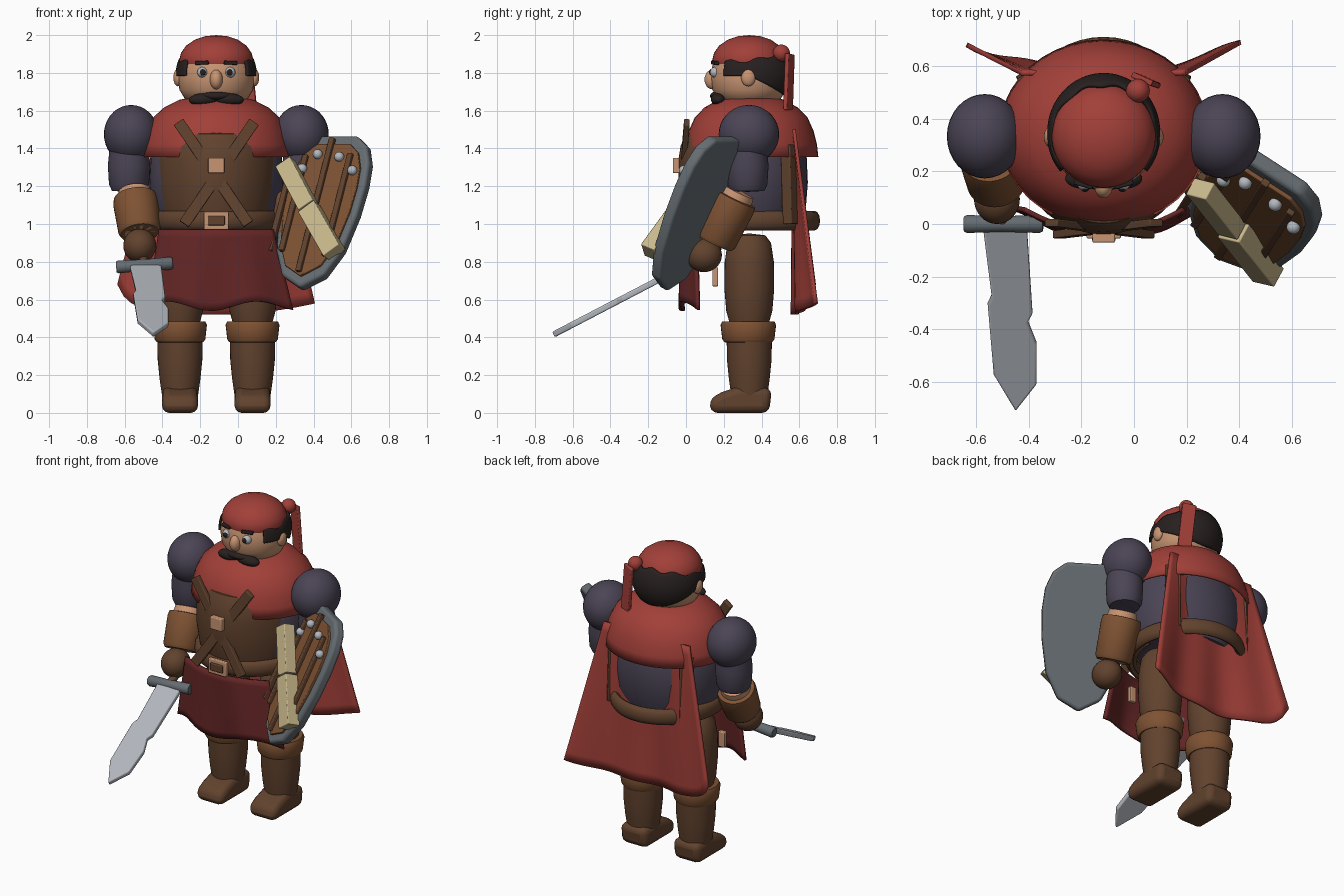
import bpy, bmesh
from math import sin, cos, pi
from mathutils import Vector, Matrix

old = bpy.data.objects.get("Cube")
if old:
    bpy.data.objects.remove(old)


def material(name, rgb):
    m = bpy.data.materials.new(name)
    m.use_nodes = True
    m.diffuse_color = (*rgb, 1)
    m.node_tree.nodes["Principled BSDF"].inputs["Base Color"].default_value = (*rgb, 1)
    return m


RED = material("red cloth", (.36, .05, .04))
CRIMSON = material("dark red cloth", (.13, .019, .019))
PURPLE = material("purple cloth", (.07, .058, .09))
BROWN = material("dark leather", (.12, .055, .027))
TAN = material("light leather", (.21, .085, .033))
SKIN = material("skin and copper", (.58, .3, .17))
HAIR = material("black hair", (.02, .015, .014))
IRON = material("iron", (.13, .15, .165))
STEEL = material("steel", (.45, .48, .52))
PALE = material("pale wood", (.58, .48, .26))

CX, CY = -.115, .335    # body axis
Z = Vector((0, 0, 1))


def finish(name, bm, mat, matrix=Matrix(), bevel=0, solid=0):
    bmesh.ops.recalc_face_normals(bm, faces=bm.faces)
    me = bpy.data.meshes.new(name)
    bm.to_mesh(me)
    bm.free()
    me.materials.append(mat)
    me.shade_smooth()
    me.set_sharp_from_angle(angle=.65)
    ob = bpy.data.objects.new(name, me)
    bpy.context.collection.objects.link(ob)
    ob.matrix_world = matrix
    if solid:
        mod = ob.modifiers.new("thickness", "SOLIDIFY")
        mod.thickness, mod.offset = solid, 0
    if bevel:
        mod = ob.modifiers.new("round", "BEVEL")
        mod.width, mod.segments = bevel, 3
    return ob


def sheet(name, f, ns, nt, mat, matrix=Matrix(), solid=0):
    """Surface f(s, t) with s and t from 0 to 1."""
    bm = bmesh.new()
    g = [[bm.verts.new(f(i / ns, j / nt)) for j in range(nt + 1)] for i in range(ns + 1)]
    for i in range(ns):
        for j in range(nt):
            bm.faces.new((g[i][j], g[i + 1][j], g[i + 1][j + 1], g[i][j + 1]))
    bmesh.ops.remove_doubles(bm, verts=bm.verts, dist=1e-5)
    return finish(name, bm, mat, matrix, solid=solid)


def lathe(name, profile, loc, mat, sx=1, sy=1, axis=Z, arc=(0, 1), solid=0):
    """Turned (radius, height) profile, stretched sideways and aimed along axis."""
    def f(s, t):
        r, z = profile[round(t * (len(profile) - 1))]
        a = 2 * pi * (arc[0] + s * (arc[1] - arc[0]))
        return Vector((r * sx * cos(a), r * sy * sin(a), z))
    m = Matrix.Translation(loc) @ Z.rotation_difference(Vector(axis)).to_matrix().to_4x4()
    return sheet(name, f, 40, len(profile) - 1, mat, m, solid)


def ball(name, loc, radii, mat, tilt=0):
    bm = bmesh.new()
    bmesh.ops.create_uvsphere(bm, u_segments=32, v_segments=18, radius=1)
    m = Matrix.Translation(loc) @ Matrix.Rotation(tilt, 4, 'Y') @ Matrix.Diagonal((*radii, 1))
    return finish(name, bm, mat, m)


def frame(u, v, origin):
    u, v = Vector(u).normalized(), Vector(v).normalized()
    n = u.cross(v).normalized()
    return Matrix.Translation(origin) @ Matrix((u, v, n)).transposed().to_4x4()


def bar(name, p, q, width, depth, normal, mat, bevel=.005):
    p, q = Vector(p), Vector(q)
    d = q - p
    bm = bmesh.new()
    bmesh.ops.create_cube(bm, size=1)
    bmesh.ops.scale(bm, vec=(width, d.length, depth), verts=bm.verts)
    return finish(name, bm, mat, frame(d.cross(Vector(normal)), d, (p + q) / 2), bevel)


def prism(name, outline, low, high, matrix, mat, bevel):
    bm = bmesh.new()
    face = bm.faces.new([bm.verts.new((x, y, low)) for x, y in outline])
    top = bmesh.ops.extrude_face_region(bm, geom=[face])["geom"]
    bmesh.ops.translate(bm, vec=(0, 0, high - low),
                        verts=[v for v in top if isinstance(v, bmesh.types.BMVert)])
    return finish(name, bm, mat, matrix, bevel)


# Torso, vest and shoulder cape
body = (CX, CY, 0)
lathe("torso", [(0, 1), (.85, 1), (.97, 1.1), (1, 1.22), (.98, 1.36), (.8, 1.5), (0, 1.6)],
      body, PURPLE, .355, .31)
lathe("vest", [(.88, .98), (.95, 1.08), (1, 1.2), (1, 1.34), (.97, 1.41), (.89, 1.47), (.6, 1.51)],
      body, BROWN, .32, .365, arc=(.5, 1), solid=.02)
lathe("shoulder_cape", [(1, 1.355), (.98, 1.42), (.93, 1.49), (.84, 1.56), (.7, 1.61), (.5, 1.65), (.32, 1.665)],
      (CX, CY + .01, 0), RED, .39, .348, solid=.015)

# Cloak and apron
def cloak(s, t):
    s = 2 * s - 1
    return Vector((CX + s * (.31 + .21 * t), .572 + .113 * t * s * s + .012 * t * sin(9 * s),
                   1.5 - t * (.98 - .06 * s * s - .1 * max(0, -s) ** 12)))


def apron(s, t):
    s = 2 * s - 1
    return Vector((CX + .02 * t + s * (.3 + .085 * t),
                   -.03 + .085 * s * s + .015 * t * cos(7 * s), .97 - t * (.405 + .025 * cos(5 * s + .6))))


sheet("cloak", cloak, 32, 16, RED, solid=.018)
sheet("apron", apron, 32, 10, CRIMSON, solid=.018)

# Belt ring, buckles and chest straps
sheet("belt", lambda s, t: Vector((CX + cos(2 * pi * s) * (.32 + .03 * cos(2 * pi * t)),
                                   CY + sin(2 * pi * s) * (.345 + .03 * cos(2 * pi * t)),
                                   1.018 + .052 * sin(2 * pi * t))), 48, 12, BROWN)
for w, h, m, y in ((.13, .095, SKIN, -.042), (.09, .05, BROWN, -.052)):
    bar("belt_buckle", (CX, y, 1.018 - h / 2), (CX, y, 1.018 + h / 2), w, .025, (0, -1, 0), m)
bar("chest_buckle", (CX, -.05, 1.27), (CX, -.05, 1.35), .085, .04, (0, -1, 0), SKIN)
for k in (-1, 1):
    bar("chest_strap", (CX + k * .2, .005, 1.54), (CX - k * .17, -.04, 1.0), .06, .03, (0, -1, 0), BROWN)
    bar("back_strap", (CX + k * .275, .55, 1.42), (CX + k * .28, .56, 1.0), .09, .06, (k * .7, 1, 0), BROWN)
    bar("hip_tag", (CX + k * .26, .155, .67), (CX + k * .26, .155, .77), .03, .045, (1, 0, 0), SKIN)

# Legs and boots
foot = [(.13, 0), (.44, 0), (.455, .13), (.28, .14), (.19, .11), (.125, .075)]
for k in (-1, 1):
    x = CX + k * .192
    lathe("thigh", [(0, .45), (.1, .46), (.122, .54), (.132, .66), (.13, .8), (.115, .9), (.085, .94), (0, .95)],
          (x, .335, 0), BROWN)
    lathe("boot_cuff", [(.1, .37), (.128, .375), (.138, .39), (.147, .465), (.138, .485), (.1, .485)],
          (x, .33, 0), TAN, .97)
    lathe("boot_shaft", [(0, .08), (.095, .09), (.108, .18), (.118, .28), (.12, .4), (0, .4)], (x, .335, 0), BROWN)
    prism("boot_foot", foot, -.095, .095, frame((0, 1, 0), Z, (x, 0, 0)), BROWN, .038)

# Arms
for k, drop in ((-1, 0), (1, .05)):
    x = CX + k * .438
    ball("shoulder", (CX + k * .451, .333, 1.475), (.144, .16, .155), PURPLE)
    lathe("upper_arm", [(0, 0), (.09, .005), (.106, .04), (.112, .14), (.1, .26), (0, .29)],
          (CX + k * .462, .325, 1.17), PURPLE)
    elbow, wrist = Vector((x - k * .003, .285, 1.18)), Vector((x - k * .033, .15, .95 - drop))
    aim = wrist - elbow
    n = aim.length
    lathe("forearm", [(0, 0), (.085, .01), (.097, .08), (.08, n), (0, n)], elbow, SKIN, axis=aim)
    lathe("bracer", [(.08, .045), (.114, .05), (.12, .08), (.112, n - .02), (.1, n), (0, n)],
          elbow, TAN, axis=aim)
    ball("glove", wrist + Vector((0, -.055, -.065)), (.087, .095, .09), BROWN)

# Sword
edge = [(-.574, 0), (-.407, 0), (-.385, .38), (-.403, .415), (-.369, .51), (-.369, .68),
        (-.449, .795), (-.532, .64), (-.555, .34), (-.54, .305)]
prism("sword_blade", edge, -.016, .016, frame((1, 0, 0), (0, -.887, -.462), (0, 0, .78)), STEEL, .008)
lathe("sword_guard", [(0, 0), (.028, 0), (.034, .012), (.03, .15), (.034, .288), (.028, .3), (0, .3)],
      (-.645, 0, .772), IRON, axis=(1, 0, .07))
lathe("sword_grip", [(0, 0), (.025, 0), (.025, .2), (0, .2)], (-.5, 0, .785), BROWN, axis=(0, .87, .5))

# Shield with planks, ribs, studs and a broken beam
shield = frame((.835, -.544, 0), (.23, .36, .9), (.335, -.12, .655))
half = [(.12, .888), (.195, .83), (.237, .73), (.25, .6), (.243, .43), (.207, .22), (.13, .07)]
outline = [(0, 0)] + half[::-1] + [(-u, v) for u, v in half]
prism("shield_rim", outline, -.035, .03, shield, IRON, .018)
prism("shield_planks", [(u * .85, .45 + (v - .45) * .87) for u, v in outline], 0, .045, shield, TAN, .004)
facing = shield.to_3x3() @ Z
for u, low, high in ((-.225, .2, .6), (-.15, .2, .76), (-.01, .08, .86), (.13, .17, .77)):
    bar("shield_rib", shield @ Vector((u, low, .05)), shield @ Vector((u, high, .05)), .03, .03, facing, BROWN)
for u, v in ((-.15, .68), (-.075, .765), (.065, .75), (.17, .67)):
    ball("shield_stud", shield @ Vector((u, v, .055)), (.026, .026, .026), STEEL)
top, mid, end = Vector((.25, .135, 1.32)), Vector((.372, -.02, 1.09)), Vector((.51, -.195, .848))
bar("beam_upper", top, mid, .095, .075, facing, PALE)
bar("beam_lower", mid + Vector((.004, -.005, -.008)), end, .105, .085, facing, PALE)

# Head
lathe("neck", [(.15, 1.58), (.14, 1.7)], (CX, CY + .01, 0), SKIN)
lathe("head", [(0, 1.625), (.1, 1.63), (.165, 1.66), (.195, 1.71), (.203, 1.77), (.198, 1.83), (.17, 1.9), (0, 1.93)],
      (CX, CY, 0), SKIN)


# Hair wraps round the back, rising to sideburns at the temples
def hair(s, t):
    a = pi * (-.22 + 1.44 * s)
    back = max(0, sin(a))
    low = 1.785 - .11 * back
    z = low + t * (1.86 + .05 * back + .008 * sin(40 * s) - low)
    r = (.208 + .012 * back) * (1 - ((z - 1.795) / .2) ** 2) ** .5
    return Vector((CX + r * cos(a), CY + .012 * back + r * sin(a), z))


sheet("hair", hair, 64, 12, HAIR, solid=.012)
lathe("cap", [(.165, 1.832), (.19, 1.84), (.197, 1.865), (.187, 1.905), (.16, 1.944), (.115, 1.975), (.06, 1.994), (0, 2)],
      (CX, CY, 0), RED)
ball("cap_knot", (.015, .505, 1.905), (.045, .045, .045), RED)
bar("cap_tail", (.03, .55, 1.9), (.06, .54, 1.6), .085, .022, (.4, .9, 0), RED)
ball("nose", (CX, .14, 1.765), (.034, .042, .052), SKIN)
for k in (-1, 1):
    ball("ear", (CX + k * .203, .33, 1.775), (.024, .038, .046), SKIN)
    ball("eye", (CX + k * .073, .155, 1.803), (.028, .028, .028), STEEL)
    ball("pupil", (CX + k * .071, .134, 1.803), (.016, .012, .017), HAIR)
    bar("brow", (CX + k * .04, .145, 1.855), (CX + k * .11, .165, 1.852), .02, .03, (0, -1, 0), HAIR)
    ball("moustache", (CX + k * .066, .172, 1.66), (.08, .04, .033), HAIR, tilt=k * .05)
ball("moustache_middle", (CX, .165, 1.678), (.08, .038, .024), HAIR)
